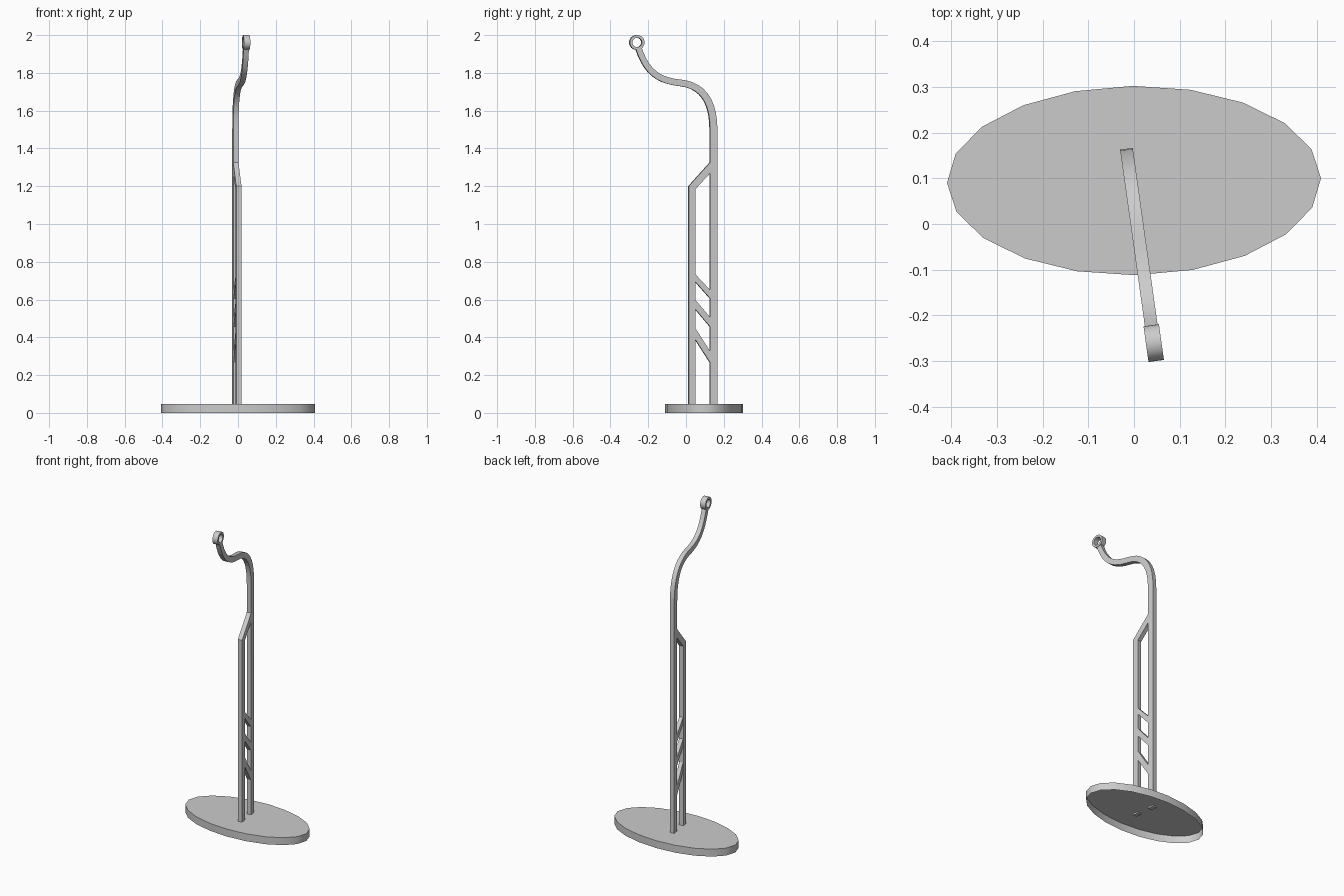
import bpy, bmesh, math
from mathutils import Vector, Matrix
from mathutils.geometry import interpolate_bezier

if "Cube" in bpy.data.objects:
    bpy.data.objects.remove(bpy.data.objects["Cube"])

YAW = math.radians(8)
STAND = Matrix.Translation((0.0065, 0, 0)) @ Matrix.Rotation(YAW, 4, 'Z')
WIDTH = 0.028
FOOT = 0.038    # posts end just under the base top


def finish(name, bm, matrix, angle=30):
    bm.transform(matrix)
    mesh = bpy.data.meshes.new(name)
    bm.to_mesh(mesh)
    bm.free()
    ob = bpy.data.objects.new(name, mesh)
    bpy.context.collection.objects.link(ob)
    bpy.ops.object.select_all(action='DESELECT')
    ob.select_set(True)
    bpy.context.view_layer.objects.active = ob
    bpy.ops.object.shade_smooth_by_angle(angle=math.radians(angle))
    return ob


def sweep(name, sections, width, closed=False):
    """Rectangular bar: each section is an (a, b) pair of (y, z) edge points."""
    bm = bmesh.new()
    k = 1 / math.cos(YAW)
    h = width / 2
    rings = []
    for a, b in sections:
        pts = [(-h, a), (h, a), (h, b), (-h, b)]
        rings.append([bm.verts.new((x, p[0] * k, p[1])) for x, p in pts])
    pairs = list(zip(rings, rings[1:]))
    if closed:
        pairs.append((rings[-1], rings[0]))
    else:
        bm.faces.new(rings[0])
        bm.faces.new(rings[-1])
    for r, s in pairs:
        for i in range(4):
            j = (i + 1) % 4
            bm.faces.new((r[i], r[j], s[j], s[i]))
    bmesh.ops.recalc_face_normals(bm, faces=bm.faces)
    return finish(name, bm, STAND)


# Oval base plate: a shallow shell, open underneath
bm = bmesh.new()
bmesh.ops.create_cone(bm, cap_ends=True, segments=20, radius1=1, radius2=1, depth=1)
bmesh.ops.recalc_face_normals(bm, faces=bm.faces)
bottom = [f for f in bm.faces if f.normal.z < -0.9]
bmesh.ops.delete(bm, geom=bottom, context='FACES_ONLY')
finish("base_plate", bm,
       Matrix.Translation((0, 0.095, 0.0235)) @ Matrix.Rotation(math.radians(0.7), 4, 'Z')
       @ Matrix.Diagonal((0.409, 0.207, 0.047, 1)), 60)

# Rear post flowing into the S-shaped neck
path = [Vector((0.145, FOOT)), Vector((0.145, 1.5))]
neck = [((0.145, 1.5), (0.145, 1.66), (0.08, 1.735), (-0.03, 1.747)),
        ((-0.03, 1.747), (-0.155, 1.76), (-0.21, 1.81), (-0.252, 1.93))]
for seg in neck:
    pts = interpolate_bezier(*[Vector((y, z, 0)) for y, z in seg], 11)
    path += [p.to_2d() for p in pts[1:]]
sections = []
for i, p in enumerate(path):
    if i < 2:
        t = Vector((0, 1))
    else:
        t = (path[min(i + 1, len(path) - 1)] - path[i - 1]).normalized()
    n = Vector((t.y, -t.x)) * (0.0195 - 0.004 * max(0, i - 1) / (len(path) - 2))
    sections.append((p + n, p - n))
sweep("rear_post_and_neck", sections, WIDTH)

# Front post bending diagonally into the rear post
sweep("front_post", [((0.013, FOOT), (0.049, FOOT)), ((0.013, 1.2), (0.049, 1.185)),
                     ((0.127, 1.327), (0.127, 1.27))], WIDTH)

# Slanted struts: heights at front top, front bottom, rear top, rear bottom
for i, (ft, fb, rt, rb) in enumerate([(0.735, 0.695, 0.65, 0.605),
                                      (0.60, 0.55, 0.505, 0.455),
                                      (0.45, 0.39, 0.325, 0.265)]):
    sweep(f"strut_{i + 1}", [((0.047, ft), (0.047, fb)), ((0.127, rt), (0.127, rb))],
          WIDTH * 0.85)

# Ring at the tip
ring = []
for i in range(32):
    d = Vector((math.cos(math.tau * i / 32), math.sin(math.tau * i / 32)))
    c = Vector((-0.2605, 1.961))
    ring.append((c + d * 0.039, c + d * 0.025))
sweep("tip_ring", ring, 0.034, closed=True)
